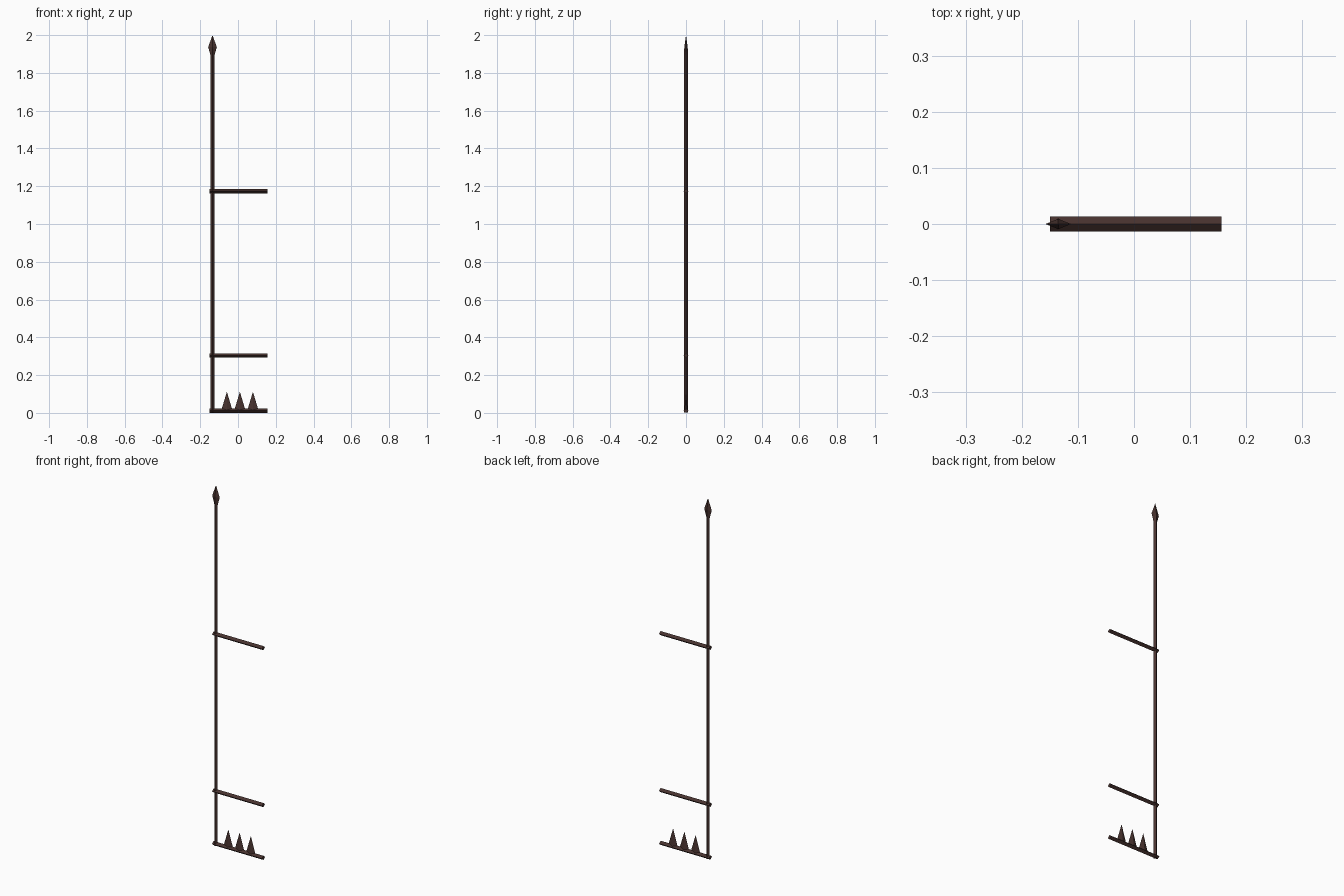
import bpy, bmesh
from mathutils import Vector

if "Cube" in bpy.data.objects:
    bpy.data.objects.remove(bpy.data.objects["Cube"])

iron = bpy.data.materials.new("dark_brown_iron")
iron.diffuse_color = (0.064, 0.032, 0.028, 1)
iron.use_nodes = True
iron.node_tree.nodes["Principled BSDF"].inputs["Base Color"].default_value = iron.diffuse_color


def finish(name, bm):
    bmesh.ops.recalc_face_normals(bm, faces=bm.faces)
    me = bpy.data.meshes.new(name)
    bm.to_mesh(me)
    bm.free()
    me.materials.append(iron)
    ob = bpy.data.objects.new(name, me)
    bpy.context.collection.objects.link(ob)
    return ob


def diamond_bar(name, a, b, u, v):
    """Bar from a to b with a diamond section of half diagonals u and v."""
    a, b, u, v = map(Vector, (a, b, u, v))
    bm = bmesh.new()
    lo, hi = [[bm.verts.new(c + o) for o in (u, v, -u, -v)] for c in (a, b)]
    bm.faces.new(lo)
    bm.faces.new(hi)
    for i in range(4):
        j = (i + 1) % 4
        bm.faces.new((lo[i], lo[j], hi[j], hi[i]))
    return finish(name, bm)


def blade(name, x, rings, tip):
    """Flat four-sided blade: rings of (z, half width, half depth), then a point."""
    bm = bmesh.new()
    loops = [[bm.verts.new(p) for p in ((x + w, 0, z), (x, d, z), (x - w, 0, z), (x, -d, z))]
             for z, w, d in rings]
    top = bm.verts.new((x, 0, tip))
    bm.faces.new(loops[0])
    for lo, hi in zip(loops, loops[1:]):
        for i in range(4):
            j = (i + 1) % 4
            bm.faces.new((lo[i], lo[j], hi[j], hi[i]))
    for i in range(4):
        bm.faces.new((loops[-1][i], loops[-1][(i + 1) % 4], top))
    return finish(name, bm)


POST_X = -0.135

# Upright post with spear finial
diamond_bar("post", (POST_X, 0, 0.003), (POST_X, 0, 1.93), (0.0105, 0, 0), (0, 0.0105, 0))
blade("spear_head", POST_X, [(1.870, 0.004, 0.003), (1.937, 0.023, 0.009)], 2.0)

# Horizontal rails, set on edge
for name, z in (("bottom_rail", 0.0115), ("middle_rail", 0.304), ("upper_rail", 1.174)):
    diamond_bar(name, (-0.15, 0, z), (0.156, 0, z), (0, 0.0135, 0), (0, 0, 0.0115))

# Row of small spikes on the bottom rail
for i in range(3):
    blade("spike_%d" % (i + 1), -0.059 + 0.069 * i, [(0.012, 0.030, 0.009)], 0.112)
